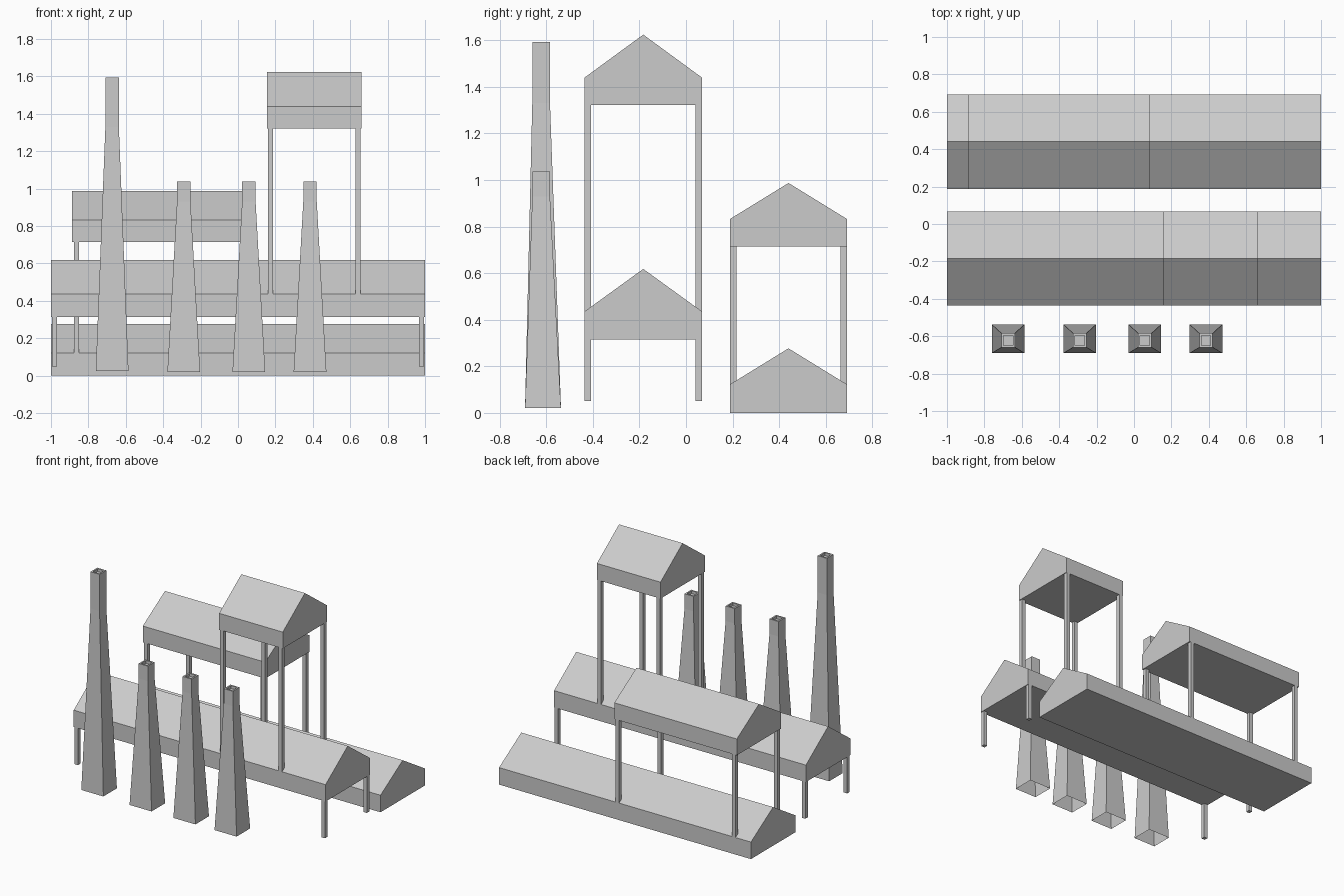
import bpy

if "Cube" in bpy.data.objects:
    bpy.data.objects.remove(bpy.data.objects["Cube"])


def make_mesh(name, verts, faces):
    me = bpy.data.meshes.new(name)
    me.from_pydata(verts, [], faces)
    me.update()
    ob = bpy.data.objects.new(name, me)
    bpy.context.collection.objects.link(ob)
    return ob


def gabled_house(name, x0, x1, y0, y1, floor, eave, ridge):
    # Pentagon profile extruded along x
    profile = [(y0, floor), (y1, floor), (y1, eave), ((y0 + y1) / 2, ridge), (y0, eave)]
    verts = [(x, y, z) for x in (x0, x1) for y, z in profile]
    faces = [(4, 3, 2, 1, 0), (5, 6, 7, 8, 9)]
    faces += [(i, (i + 1) % 5, (i + 1) % 5 + 5, i + 5) for i in range(5)]
    make_mesh(name, verts, faces)


def stilts(name, x0, x1, y0, y1, bottom, top, inset=0.005, w=0.028):
    # Four square posts at the corners of a house
    for i, x in enumerate((x0 + inset + w / 2, x1 - inset - w / 2)):
        for j, y in enumerate((y0 + w / 2, y1 - w / 2)):
            bpy.ops.mesh.primitive_cube_add(size=1, location=(x, y, (bottom + top) / 2))
            ob = bpy.context.object
            ob.name = f"{name}_{'left' if i == 0 else 'right'}_{'front' if j == 0 else 'back'}"
            ob.scale = (w, w, top - bottom)


def chimney(name, x, base, neck, top):
    # Tapered stack, straight neck, flat rim and shallow recess; open underneath
    yb, yt = -0.614, -0.622
    rings = [(0.0875, 0.077, yb, base), (0.036, 0.038, yt, neck), (0.036, 0.038, yt, top),
             (0.025, 0.027, yt, top), (0.025, 0.027, yt, top - 0.02)]
    verts = [(x + sx * hx, y + sy * hy, z) for hx, hy, y, z in rings
             for sx, sy in ((-1, -1), (1, -1), (1, 1), (-1, 1))]
    faces = [(4 * r + i, 4 * r + (i + 1) % 4, 4 * r + 4 + (i + 1) % 4, 4 * r + 4 + i)
             for r in range(len(rings) - 1) for i in range(4)]
    n = 4 * (len(rings) - 1)
    faces.append((n, n + 1, n + 2, n + 3))
    make_mesh(name, verts, faces)


BACK = (0.188, 0.692)
FRONT = (-0.435, 0.068)

# Back hall and the raised house above it
gabled_house("back_hall", -1, 1, *BACK, 0.0, 0.122, 0.277)
gabled_house("back_upper_house", -0.888, 0.085, *BACK, 0.715, 0.832, 0.987)
stilts("back_upper_post", -0.888, 0.085, *BACK, 0.122, 0.715, inset=0.01)

# Front hall on short posts and the tower house above it
gabled_house("front_hall", -1, 1, *FRONT, 0.315, 0.436, 0.618)
stilts("front_hall_post", -1, 1, *FRONT, 0.05, 0.315)
gabled_house("tower_house", 0.155, 0.66, *FRONT, 1.322, 1.44, 1.624)
stilts("tower_post", 0.155, 0.66, *FRONT, 0.436, 1.322)

# Row of chimneys, the first one tall
chimney("tall_chimney", -0.673, 0.025, 1.33, 1.593)
for k, cx in enumerate((-0.29, 0.058, 0.385)):
    chimney(f"short_chimney_{k + 1}", cx, 0.02, 0.93, 1.037)
